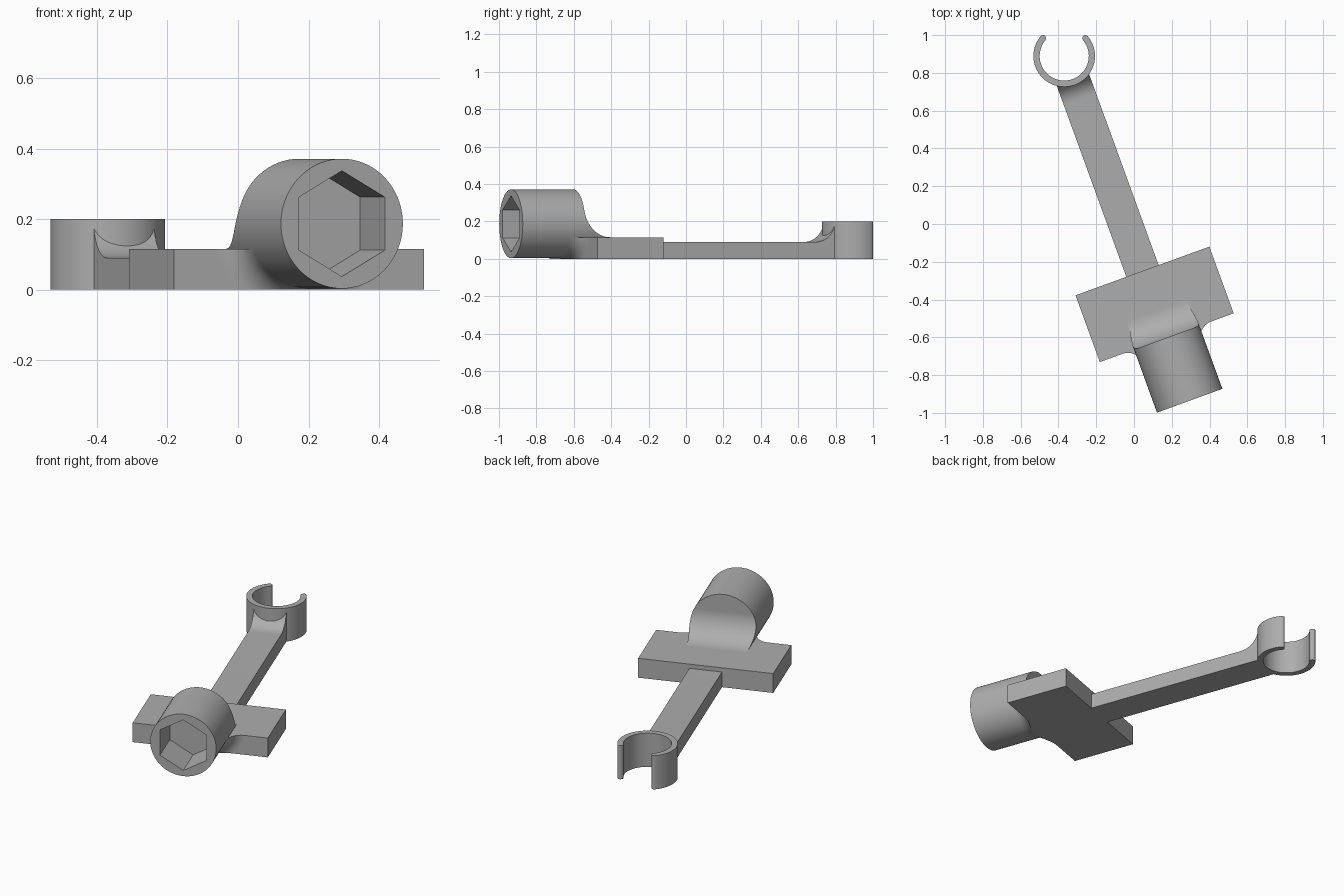
import bpy, bmesh
from math import sin, cos, pi, radians
from mathutils import Vector

cube = bpy.data.objects.get("Cube")
if cube:
    bpy.data.objects.remove(cube, do_unlink=True)

grey = bpy.data.materials.new("plain grey")
grey.use_nodes = True
COLOUR = (0.42, 0.42, 0.42, 1)
grey.diffuse_color = COLOUR
grey.node_tree.nodes["Principled BSDF"].inputs["Base Color"].default_value = COLOUR

TURN = radians(20)      # the whole tool lies at an angle
MID = -0.043            # centre line across the tool
BLOCK_TOP, ARM_TOP, RING_TOP = 0.115, 0.09, 0.2
BLOCK_FRONT, BLOCK_BACK = -0.625, -0.249
BARREL_R, BARREL_Z, BARREL_FRONT = 0.184, 0.187, -0.98
RING_Y, RING_OUT, RING_IN = 0.962, 0.163, 0.13


def arc(cx, cy, r, start, end, n):
    """Points on an arc, angles in degrees."""
    angles = [radians(start + (end - start) * i / n) for i in range(n + 1)]
    return [(cx + r * cos(a), cy + r * sin(a)) for a in angles]


def circle(cx, cy, r, n, start=0):
    return arc(cx, cy, r, start, start + 360, n)[:-1]


def finish(name, bm):
    bmesh.ops.recalc_face_normals(bm, faces=bm.faces)
    mesh = bpy.data.meshes.new(name)
    bm.to_mesh(mesh)
    bm.free()
    mesh.materials.append(grey)
    obj = bpy.data.objects.new(name, mesh)
    bpy.context.collection.objects.link(obj)
    obj.rotation_euler.z = TURN
    return obj


def prism(name, outline, axis, start, end):
    """Extrude a 2D outline along x, y or z."""
    place = {"x": lambda a, b: (start, a, b),
             "y": lambda a, b: (a, start, b),
             "z": lambda a, b: (a, b, start)}[axis]
    bm = bmesh.new()
    face = bm.faces.new([bm.verts.new(place(a, b)) for a, b in outline])
    new = bmesh.ops.extrude_face_region(bm, geom=[face])["geom"]
    shift = Vector([(end - start) * (c == axis) for c in "xyz"])
    bmesh.ops.translate(bm, vec=shift,
                        verts=[g for g in new if isinstance(g, bmesh.types.BMVert)])
    return finish(name, bm)


def select_only(obj):
    bpy.ops.object.select_all(action="DESELECT")
    obj.select_set(True)
    bpy.context.view_layer.objects.active = obj


def cut(obj, tool, operation):
    """Apply a boolean and throw the tool away."""
    mod = obj.modifiers.new("cut", "BOOLEAN")
    mod.operation, mod.solver, mod.object = operation, "EXACT", tool
    bpy.context.view_layer.update()
    select_only(obj)
    bpy.ops.object.modifier_apply(modifier=mod.name)
    bpy.data.objects.remove(tool, do_unlink=True)


def rectangle(x0, x1, y0, y1):
    return [(x0, y0), (x1, y0), (x1, y1), (x0, y1)]


# Cross block
block = prism("cross_block", rectangle(MID - 0.377, MID + 0.377, BLOCK_FRONT, BLOCK_BACK),
              "z", 0, BLOCK_TOP)

# Arm, sweeping up into the clip ring
rise = RING_TOP - ARM_TOP
profile = [(BLOCK_BACK, 0), (BLOCK_BACK, ARM_TOP)]
profile += arc(0.72, RING_TOP, rise, -90, -2, 14)
profile += [(0.86, RING_TOP - 0.002), (0.86, 0)]
arm = prism("arm", profile, "x", MID - 0.091, MID + 0.091)
cut(arm, prism("ring_cutter", circle(MID, RING_Y, 0.147, 64), "z", -0.1, 0.4), "DIFFERENCE")

# Open clip ring with rounded tips; its mouth faces straight back
wall_mid, tip_r = (RING_OUT + RING_IN) / 2, (RING_OUT - RING_IN) / 2
first, last = 140 - 20, 400 - 20
tips = [arc(MID, RING_Y, wall_mid, a, a, 1)[0] for a in (first, last)]
outline = arc(MID, RING_Y, RING_OUT, first, last, 60)
outline += arc(*tips[1], tip_r, last, last + 180, 8)[1:-1]
outline += arc(MID, RING_Y, RING_IN, last, first, 60)
outline += arc(*tips[0], tip_r, first - 180, first, 8)[1:-1]
ring = prism("clip_ring", outline, "z", 0, RING_TOP)

# Barrel with a hexagonal socket
barrel_circle = circle(MID, BARREL_Z, BARREL_R, 72)
barrel = prism("socket_barrel", barrel_circle, "y", BARREL_FRONT, BLOCK_FRONT)
cut(barrel, prism("hex_cutter", circle(MID, BARREL_Z, 0.15, 6, 30), "y",
                  BARREL_FRONT - 0.1, BARREL_FRONT + 0.205), "DIFFERENCE")

# Hollow sweep from the back of the barrel down to the block top
sweep_r = 0.15
profile = [(BLOCK_FRONT, BLOCK_TOP - 0.02)]
profile += arc(BLOCK_FRONT + sweep_r, BLOCK_TOP + sweep_r, sweep_r, 180, 270, 16)
profile += [(BLOCK_FRONT + sweep_r, BLOCK_TOP - 0.02)]
sweep = prism("barrel_sweep", profile, "x", MID - 0.3, MID + 0.3)
cut(sweep, prism("sweep_cutter", barrel_circle, "y", BLOCK_FRONT - 0.1, -0.4), "INTERSECT")

# Flare from the barrel side to the block front, kept within the block height
flare_r = 0.075
profile = [(0.15, BLOCK_FRONT), (0.15, BLOCK_FRONT - flare_r)]
profile += arc(BARREL_R + flare_r, BLOCK_FRONT - flare_r, flare_r, 180, 90, 10)
bm = bmesh.new()
loop = [bm.verts.new((MID + r, y, BARREL_Z)) for r, y in profile]
edges = [bm.edges.new((v, loop[i - 1])) for i, v in enumerate(loop)]
bmesh.ops.spin(bm, geom=loop + edges, cent=(MID, 0, BARREL_Z), axis=(0, 1, 0),
               angle=2 * pi, steps=72)
bmesh.ops.remove_doubles(bm, verts=bm.verts, dist=0.0001)
flare = finish("barrel_flare", bm)
cut(flare, prism("flare_cutter", rectangle(MID - 0.4, MID + 0.4, -0.9, -0.5),
                 "z", 0, BLOCK_TOP), "INTERSECT")

# Smooth round faces, keep edges crisp
for obj in (block, arm, ring, barrel, sweep, flare):
    select_only(obj)
    bpy.ops.object.shade_smooth_by_angle(angle=radians(25))
